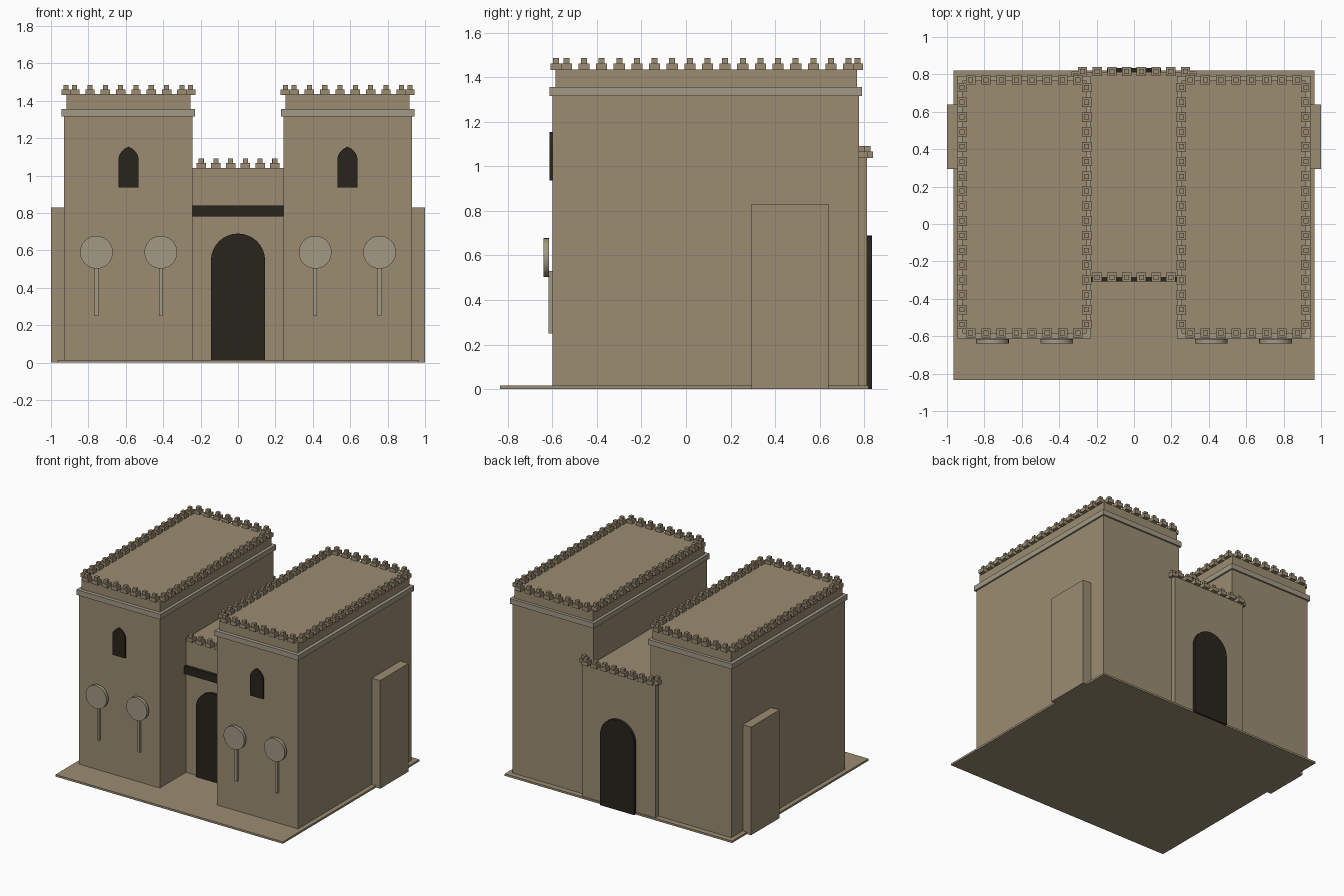
import bpy, bmesh, math

if "Cube" in bpy.data.objects:
    bpy.data.objects.remove(bpy.data.objects["Cube"])


def material(name, rgb):
    m = bpy.data.materials.new(name)
    m.diffuse_color = (*rgb, 1)
    m.use_nodes = True
    m.node_tree.nodes["Principled BSDF"].inputs["Base Color"].default_value = m.diffuse_color
    return m


MUD = material("mud_brick", (0.33, 0.265, 0.17))
TRIM = material("pale_trim", (0.36, 0.32, 0.235))
DARK = material("dark_opening", (0.022, 0.017, 0.012))


def finish(name, bm, mat):
    bmesh.ops.recalc_face_normals(bm, faces=bm.faces)
    me = bpy.data.meshes.new(name)
    bm.to_mesh(me)
    bm.free()
    me.materials.append(mat)
    ob = bpy.data.objects.new(name, me)
    bpy.context.collection.objects.link(ob)
    return ob


def add_box(bm, x0, x1, y0, y1, z0, z1):
    vs = bmesh.ops.create_cube(bm, size=1)["verts"]
    for v in vs:
        v.co = (x1 if v.co.x > 0 else x0, y1 if v.co.y > 0 else y0, z1 if v.co.z > 0 else z0)


def box(name, *dims, mat=MUD):
    bm = bmesh.new()
    add_box(bm, *dims)
    return finish(name, bm, mat)


def panel(name, profile, y0, y1, mat):
    """Extrude an x-z outline from y0 to y1."""
    bm = bmesh.new()
    face = bm.faces.new([bm.verts.new((x, y0, z)) for x, z in profile])
    ext = bmesh.ops.extrude_face_region(bm, geom=[face])["geom"]
    bmesh.ops.translate(bm, vec=(0, y1 - y0, 0),
                        verts=[g for g in ext if isinstance(g, bmesh.types.BMVert)])
    return finish(name, bm, mat)


def merlons(name, points, z):
    """Stepped crenellations: a wide block with a narrow block on top."""
    bm = bmesh.new()
    for x, y in points:
        for r, a, b in ((0.025, -0.003, 0.026), (0.0135, 0.026, 0.05)):
            add_box(bm, x - r, x + r, y - r, y + r, z + a, z + b)
    return finish(name, bm, MUD)


def arc(cx, cz, r, a0, a1, n):
    return [(cx + r * math.cos(math.radians(a0 + (a1 - a0) * i / n)),
             cz + r * math.sin(math.radians(a0 + (a1 - a0) * i / n))) for i in range(n + 1)]


def spread(a, b, n):
    return [a + (b - a) * i / (n - 1) for i in range(n)]


# ground slab
box("base_slab", -0.965, 0.965, -0.835, 0.82, 0, 0.015)

# central gatehouse with a wider back wall
box("gatehouse", -0.26, 0.26, -0.285, 0.80, 0, 1.04)
box("gatehouse_back_wall", -0.31, 0.31, 0.74, 0.813, 0, 1.04)
merlons("gate_front_merlons", [(x, -0.285) for x in spread(-0.197, 0.197, 6)], 1.04)
merlons("gate_back_merlons", [(x, 0.815) for x in spread(-0.275, 0.275, 8)]
        + [(s * 0.31, 0.79) for s in (-1, 1)], 1.04)

# arched doors and lintel
door = [(-0.145, 0.012), (0.145, 0.012)] + arc(0, 0.545, 0.145, 0, 180, 16)
panel("front_door", door, -0.305, -0.27, DARK)
panel("back_door", [(x, max(z - 0.012, 0) if z < 0.1 else z) for x, z in door], 0.79, 0.835, DARK)
box("lintel", -0.242, 0.242, -0.307, -0.27, 0.78, 0.84, mat=DARK)

for side, s in (("left", -1), ("right", 1)):
    def sx(a, b):
        return sorted((s * a, s * b))

    # tower body, cornice and parapet
    box(side + "_tower", *sx(0.243, 0.93), -0.60, 0.777, 0, 1.33)
    box(side + "_cornice", *sx(0.23, 0.943), -0.613, 0.79, 1.315, 1.355, mat=TRIM)
    box(side + "_parapet", *sx(0.253, 0.917), -0.585, 0.767, 1.34, 1.435)
    ring = [(s * x, y) for x in spread(0.30, 0.873, 8) for y in (-0.583, 0.77)]
    ring += [(s * x, y) for y in spread(-0.537, 0.73, 17) for x in (0.253, 0.919)]
    merlons(side + "_tower_merlons", ring, 1.435)

    # side buttress
    box(side + "_buttress", *sx(0.88, 1.0), 0.295, 0.64, 0, 0.83)

    # pointed window
    c, w = s * 0.585, 0.054
    half = [(w, 1.09), (0.050, 1.108), (0.038, 1.127), (0.020, 1.144), (0, 1.155)]
    win = [(c - w, 0.937), (c + w, 0.937)] + [(c + x, z) for x, z in half]
    win += [(c - x, z) for x, z in half[-2::-1]]
    panel(side + "_window", win, -0.612, -0.58, DARK)

    # round discs on poles
    for i, x in enumerate((0.413, 0.757)):
        box(f"{side}_pole_{i}", s * x - 0.01, s * x + 0.01, -0.617, -0.59, 0.25, 0.53, mat=TRIM)
        disc = panel(f"{side}_disc_{i}", arc(s * x, 0.59, 0.088, 0, 345, 23), -0.64, -0.615, TRIM)
        for p in disc.data.polygons:
            p.use_smooth = len(p.vertices) == 4
        disc.data.set_sharp_from_angle(angle=math.radians(40))
